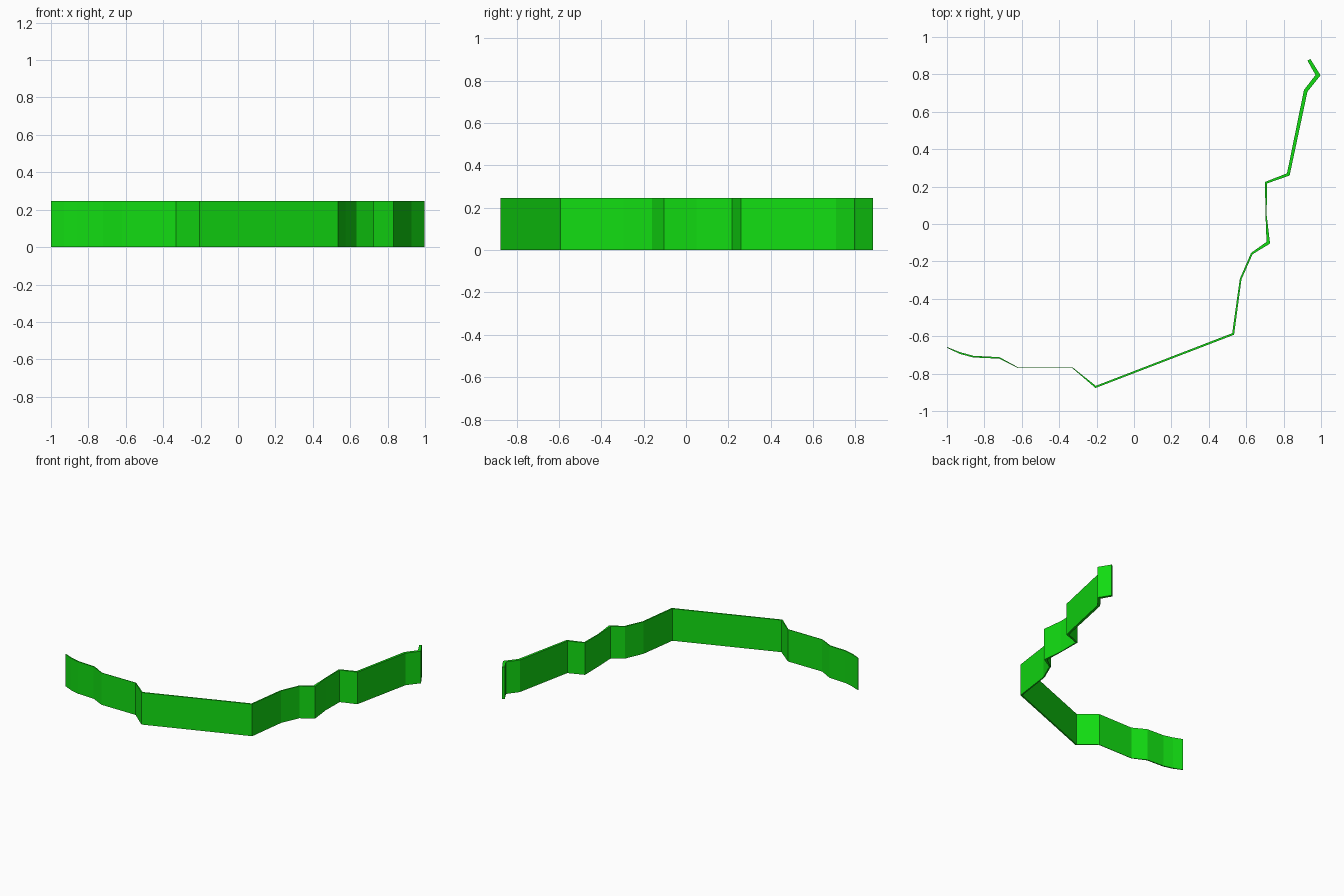
import bpy
import bmesh
from mathutils import Vector

cube = bpy.data.objects.get("Cube")
if cube:
    bpy.data.objects.remove(cube, do_unlink=True)

HEIGHT = 0.246

# Wall centre line with thickness at each corner: x, y, thickness
PATH = [
    (-1.0, -0.66, 0.004), (-0.93, -0.69, 0.009), (-0.86, -0.709, 0.009),
    (-0.72, -0.716, 0.008), (-0.62, -0.768, 0.003), (-0.33, -0.768, 0.004),
    (-0.205, -0.871, 0.01), (0.53, -0.588, 0.011), (0.57, -0.295, 0.009),
    (0.63, -0.158, 0.01), (0.718, -0.1, 0.018), (0.706, 0.05, 0.006),
    (0.706, 0.221, 0.011), (0.825, 0.265, 0.016), (0.918, 0.712, 0.02),
    (0.984, 0.796, 0.022), (0.935, 0.878, 0.018),
]

# Green paint
green = bpy.data.materials.new("bright_green")
green.use_nodes = True
colour = (0.006, 0.72, 0.006, 1)
green.diffuse_color = colour
green.node_tree.nodes["Principled BSDF"].inputs["Base Color"].default_value = colour


def corner_offset(i):
    """Mitred sideways offset of corner i."""
    pts = [Vector(p[:2]) for p in PATH]
    dirs = []
    if i > 0:
        dirs.append((pts[i] - pts[i - 1]).normalized())
    if i < len(pts) - 1:
        dirs.append((pts[i + 1] - pts[i]).normalized())
    tangent = sum(dirs, Vector((0, 0))).normalized()
    side = Vector((-tangent.y, tangent.x))
    return side * (PATH[i][2] / 2 / tangent.dot(dirs[0]))


# Folded wall: one rectangular section per corner, joined in sequence
bm = bmesh.new()
sections = []
for i, (x, y, _) in enumerate(PATH):
    off = corner_offset(i)
    sections.append([bm.verts.new((x + s * off.x, y + s * off.y, z))
                     for s, z in ((1, 0), (-1, 0), (-1, HEIGHT), (1, HEIGHT))])
for a, b in zip(sections, sections[1:]):
    for k in range(4):
        n = (k + 1) % 4
        bm.faces.new((a[k], a[n], b[n], b[k]))
bm.faces.new(sections[0])
bm.faces.new(sections[-1])
bmesh.ops.recalc_face_normals(bm, faces=bm.faces)

mesh = bpy.data.meshes.new("folded_wall")
bm.to_mesh(mesh)
bm.free()
mesh.materials.append(green)
wall = bpy.data.objects.new("folded_wall", mesh)
bpy.context.collection.objects.link(wall)
